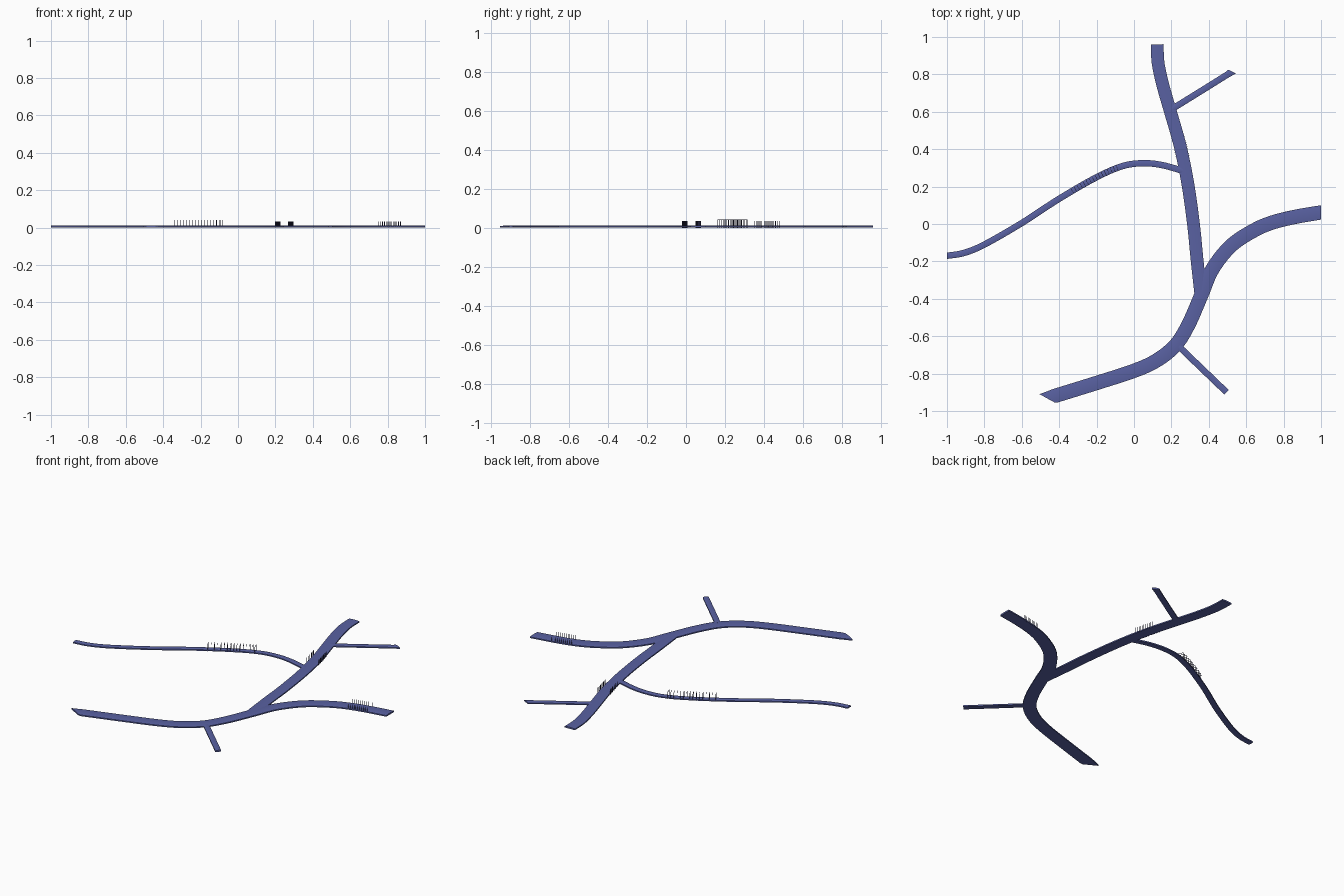
import bpy, bmesh, math
from mathutils import Vector

if "Cube" in bpy.data.objects:
    bpy.data.objects.remove(bpy.data.objects["Cube"])


def material(name, col):
    m = bpy.data.materials.new(name)
    m.diffuse_color = (*col, 1)
    m.use_nodes = True
    m.node_tree.nodes["Principled BSDF"].inputs["Base Color"].default_value = m.diffuse_color
    return m


BLUE = material("road_blue", (0.10, 0.12, 0.36))
DARK = material("post_dark", (0.03, 0.03, 0.08))
MID = 0.006      # height of the ribbon centre line
HALF_H = 0.005   # half thickness of the ribbon


def smooth_path(pts, steps=6):
    """Catmull-Rom samples through 2D points."""
    p = [Vector(q) for q in pts]
    p = [2 * p[0] - p[1]] + p + [2 * p[-1] - p[-2]]
    out = []
    for i in range(1, len(p) - 2):
        a, b, c, d = p[i - 1:i + 3]
        for k in range(steps):
            t = k / steps
            out.append(0.5 * (2 * b + (c - a) * t + (2 * a - 5 * b + 4 * c - d) * t * t
                              + (3 * b - a - 3 * c + d) * t ** 3))
    return out + [p[-2]]


def normal_at(path, i):
    t = (path[min(i + 1, len(path) - 1)] - path[max(i - 1, 0)]).normalized()
    return Vector((-t.y, t.x))


def finish(bm, name, mat, smooth):
    bmesh.ops.recalc_face_normals(bm, faces=bm.faces)
    me = bpy.data.meshes.new(name)
    bm.to_mesh(me)
    bm.free()
    me.materials.append(mat)
    ob = bpy.data.objects.new(name, me)
    bpy.context.collection.objects.link(ob)
    if smooth:
        bpy.ops.object.select_all(action='DESELECT')
        ob.select_set(True)
        bpy.context.view_layer.objects.active = ob
        bpy.ops.object.shade_smooth_by_angle(angle=math.radians(40))
    return ob


# Cambered cross-section: fraction of half width, fraction of half height
SECTION = [(-1, -1), (1, -1), (1, 0.5), (0.6, 0.85), (0, 1), (-0.6, 0.85), (-1, 0.5)]


def road(name, pts, width, start=None, end=None):
    path = smooth_path(pts)
    bm = bmesh.new()
    rings = []
    for i, c in enumerate(path):
        half = normal_at(path, i) * width / 2
        if i == 0 and start:
            half = Vector(start)
        if i == len(path) - 1 and end:
            half = Vector(end)
        rings.append([bm.verts.new((*(c + half * u), MID + HALF_H * v)) for u, v in SECTION])
    n = len(SECTION)
    for a, b in zip(rings, rings[1:]):
        for k in range(n):
            bm.faces.new((a[k], a[(k + 1) % n], b[(k + 1) % n], b[k]))
    bm.faces.new(rings[0])
    bm.faces.new(rings[-1])
    finish(bm, name, BLUE, True)
    return path


def box(bm, x, y, z, sx, sy, sz, ang):
    vs = bmesh.ops.create_cube(bm, size=1)['verts']
    ca, sa = math.cos(ang), math.sin(ang)
    for v in vs:
        px, py = v.co.x * sx, v.co.y * sy
        v.co = (x + px * ca - py * sa, y + px * sa + py * ca, z + v.co.z * sz)


def posts(name, path, axis, lo, hi, count, half, top, beam=False):
    """Pairs of thin posts on both road edges, optionally joined by a beam."""
    bm = bmesh.new()
    w = 0.002
    for k in range(count):
        target = lo + (hi - lo) * k / (count - 1)
        for i, (a, b) in enumerate(zip(path, path[1:])):
            if (a[axis] - target) * (b[axis] - target) <= 0:
                c = a.lerp(b, (target - a[axis]) / (b[axis] - a[axis]))
                n = normal_at(path, i)
                break
        ang = math.atan2(n.y, n.x)
        for s in (-1, 1):
            q = c + n * half * s
            box(bm, q.x, q.y, top / 2, w, w, top, ang)
        if beam:
            box(bm, c.x, c.y, top - w / 2, 2 * half, w, w, ang)
    finish(bm, name, DARK, False)


# Main winding road
main = road("main_road", [(-0.465, -0.932), (-0.2, -0.85), (0, -0.785), (0.12, -0.73),
                          (0.22, -0.65), (0.29, -0.54), (0.36, -0.38), (0.42, -0.24),
                          (0.52, -0.115), (0.64, -0.035), (0.74, 0.008), (0.86, 0.038),
                          (1.0, 0.062)], 0.076, (-0.04, 0.022), (0, 0.038))
# Road running to the back
north = road("back_road", [(0.124, 0.96), (0.129, 0.86), (0.155, 0.74), (0.195, 0.6),
                           (0.246, 0.42), (0.287, 0.22), (0.318, 0), (0.338, -0.2),
                           (0.358, -0.38)], 0.068)
# Narrow road to the left
west = road("narrow_road", [(-1, -0.17), (-0.91, -0.155), (-0.8, -0.11), (-0.6, 0.005),
                            (-0.4, 0.135), (-0.2, 0.25), (-0.06, 0.31), (0.05, 0.325),
                            (0.15, 0.315), (0.26, 0.285)], 0.034, (0, 0.017))
# Straight side roads
road("side_road_back", [(0.195, 0.61), (0.36, 0.712), (0.525, 0.815)], 0.034, None, (-0.02, 0.01))
road("side_road_front", [(0.24, -0.655), (0.37, -0.78), (0.495, -0.9)], 0.034)

# Roadside posts
posts("narrow_road_frames", west, 0, -0.33, -0.09, 16, 0.016, 0.042, True)
posts("main_road_posts", main, 0, 0.76, 0.875, 11, 0.036, 0.034)
posts("back_road_posts", north, 1, 0.36, 0.47, 11, 0.036, 0.034)
